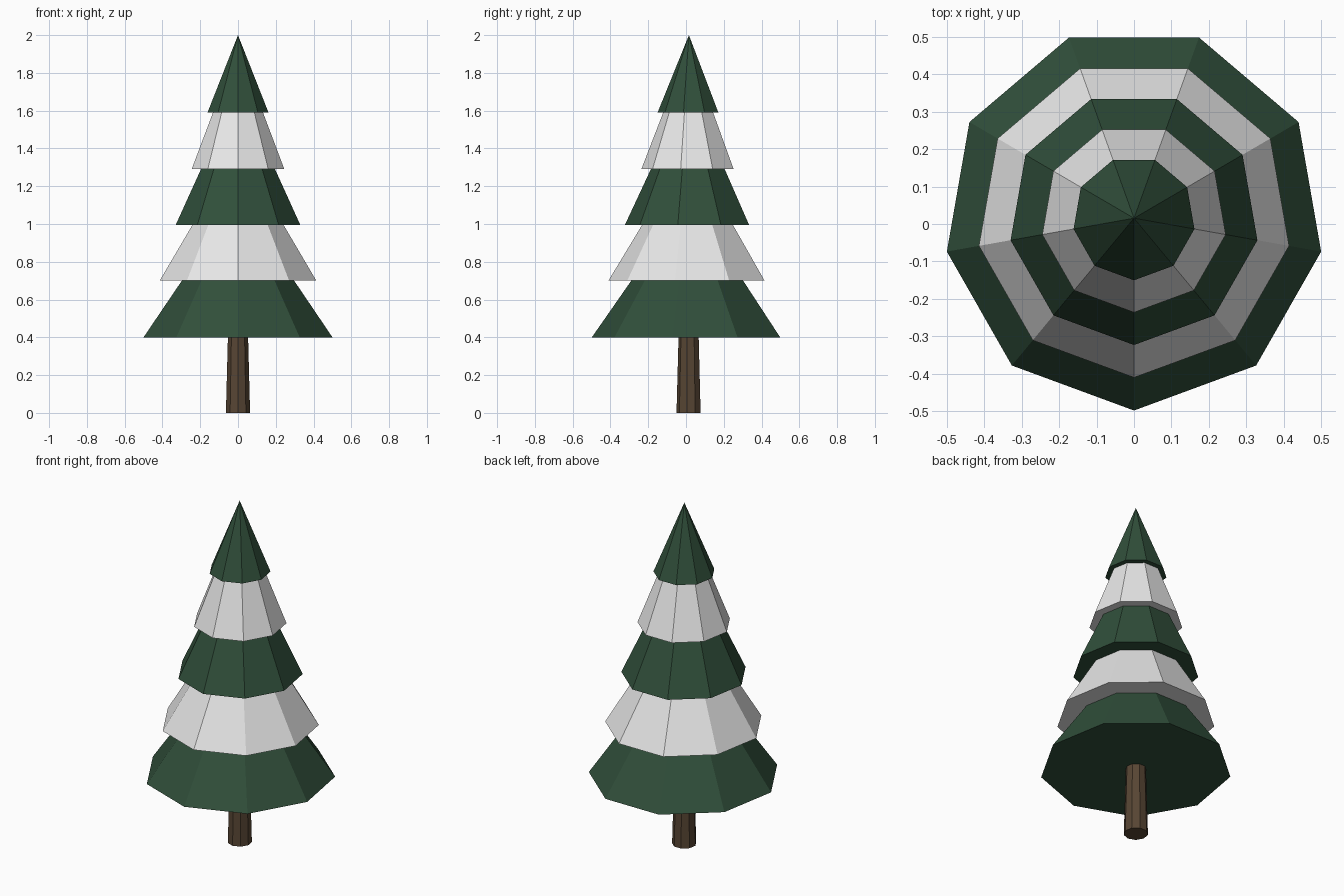
import bpy, math

if "Cube" in bpy.data.objects:
    bpy.data.objects.remove(bpy.data.objects["Cube"])

SIDES = 9
CENTER_Y = 0.0155


def material(name, rgb):
    m = bpy.data.materials.new(name)
    m.diffuse_color = (*rgb, 1)
    m.use_nodes = True
    m.node_tree.nodes["Principled BSDF"].inputs["Base Color"].default_value = m.diffuse_color
    return m


green = material("pine green", (0.030, 0.078, 0.043))
white = material("snow white", (0.80, 0.80, 0.80))
brown = material("bark brown", (0.095, 0.060, 0.034))


def tapered(name, z0, r0, z1, r1, mat):
    """Nine-sided tapered solid with one corner facing the front."""
    bpy.ops.mesh.primitive_cone_add(vertices=SIDES, radius1=1, radius2=r1 / r0,
                                    depth=z1 - z0, end_fill_type='NGON')
    ob = bpy.context.object
    ob.name = ob.data.name = name
    # Blender starts the ring at +y, so half a turn brings that corner to -y
    ob.rotation_euler.z = math.pi
    ob.scale = (r0, r0 * 1.012, 1)
    ob.location = (0, CENTER_Y, (z0 + z1) / 2)
    ob.data.materials.append(mat)
    return ob


# Trunk, reaching slightly into the lowest tier
tapered("trunk", 0, 0.065, 0.45, 0.053, brown)

# Foliage tiers: base height, base radius, top height, top radius
tiers = [
    (0.40, 0.508, 0.72, 0.288),
    (0.70, 0.421, 1.02, 0.230),
    (0.995, 0.335, 1.31, 0.190),
    (1.29, 0.249, 1.61, 0.127),
    (1.59, 0.164, 2.00, 0.0),
]
for i, (z0, r0, z1, r1) in enumerate(tiers):
    tapered(f"foliage_tier_{i + 1}", z0, r0, z1, r1, white if i % 2 else green)
